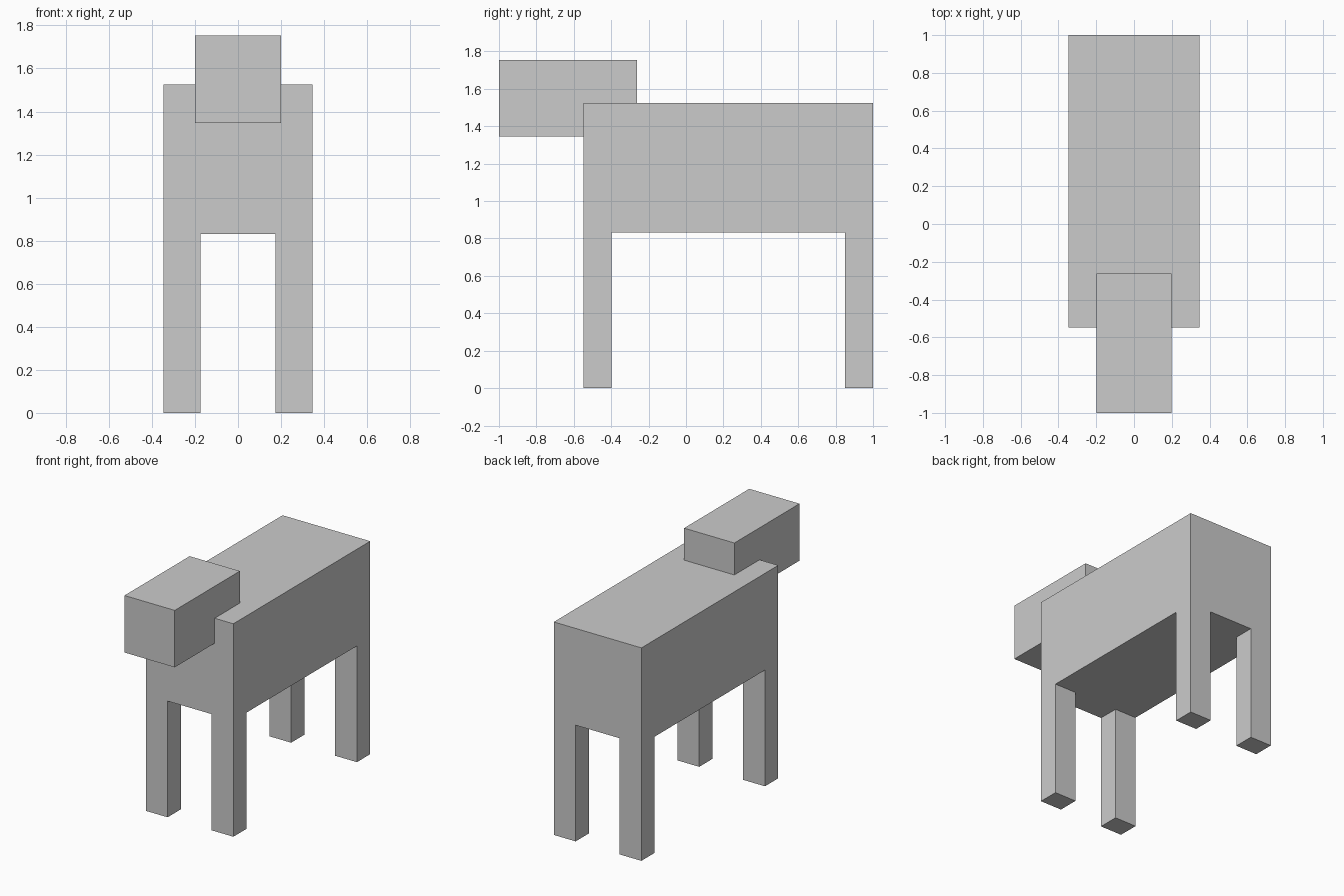
import bpy

if "Cube" in bpy.data.objects:
    bpy.data.objects.remove(bpy.data.objects["Cube"])


def box(name, x, y, z):
    """Box spanning the given (min, max) ranges."""
    spans = (x, y, z)
    bpy.ops.mesh.primitive_cube_add(size=1, location=[(a + b) / 2 for a, b in spans])
    ob = bpy.context.object
    ob.name = name
    ob.scale = [b - a for a, b in spans]
    bpy.ops.object.transform_apply(location=False, rotation=False, scale=True)
    return ob


W = 0.347            # half width of the body
LEG_TOP = 0.832
FRONT, BACK = -0.548, 1.0
LEG_DEPTH = 0.15

# Body and overlapping head
box("body", (-W, W), (FRONT, BACK), (LEG_TOP, 1.525))
box("head", (-0.199, 0.199), (-1.0, -0.263), (1.346, 1.754))

# Four legs flush with the body corners
for end, y in (("front", (FRONT, FRONT + LEG_DEPTH)), ("back", (BACK - LEG_DEPTH, BACK))):
    for side, x in (("left", (0.174, W)), ("right", (-W, -0.174))):
        box(f"{end}_{side}_leg", x, y, (0.0, LEG_TOP))
